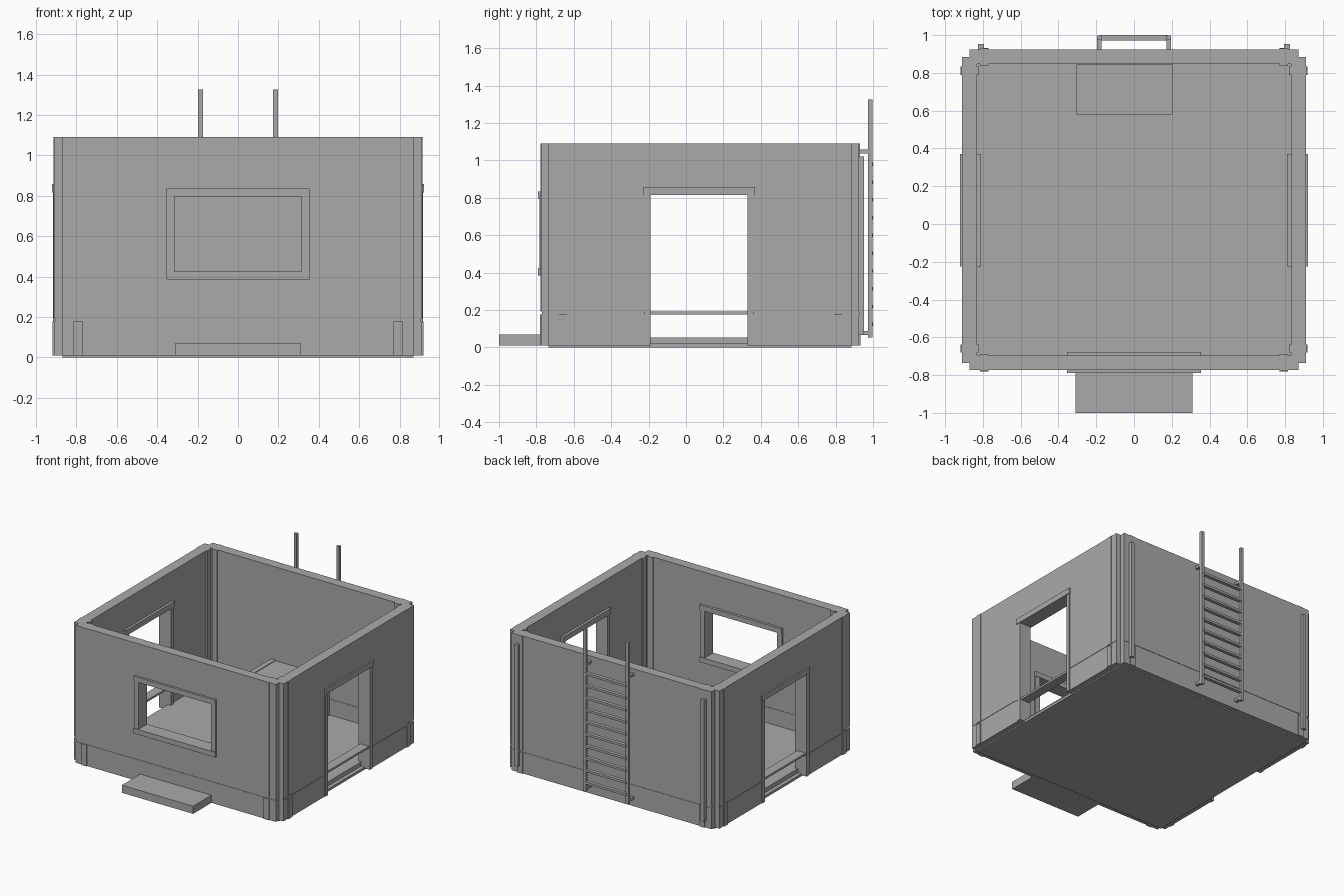
import bpy, bmesh
from mathutils import Matrix, Vector

old = bpy.data.objects.get("Cube")
if old:
    bpy.data.objects.remove(old, do_unlink=True)

GREY = (0.4, 0.4, 0.4, 1)
mat = bpy.data.materials.new("plain_grey")
mat.use_nodes = True
mat.diffuse_color = GREY
mat.node_tree.nodes["Principled BSDF"].inputs["Base Color"].default_value = GREY


def build(name, boxes):
    """One flat-shaded object from boxes given as (x0, x1, y0, y1, z0, z1)."""
    bm = bmesh.new()
    for x0, x1, y0, y1, z0, z1 in boxes:
        centre = Vector((x0 + x1, y0 + y1, z0 + z1)) / 2
        size = Matrix.Diagonal((abs(x1 - x0), abs(y1 - y0), abs(z1 - z0), 1))
        bmesh.ops.create_cube(bm, size=1, matrix=Matrix.Translation(centre) @ size)
    mesh = bpy.data.meshes.new(name)
    bm.to_mesh(mesh)
    bm.free()
    mesh.materials.append(mat)
    obj = bpy.data.objects.new(name, mesh)
    bpy.context.scene.collection.objects.link(obj)
    return obj


def mirrored(boxes):
    return boxes + [(-b[1], -b[0], *b[2:]) for b in boxes]


# Shared levels and plan lines
BASE, BAND0, BAND1, TOP = 0.01, 0.177, 0.193, 1.09
X_IN, X_OUT, X_END = 0.83, 0.91, 0.87
F_OUT, F_IN, B_IN, B_OUT = -0.773, -0.697, 0.848, 0.925
F_END, B_END = -0.735, 0.885
DOOR0, DOOR1, DOOR_TOP = -0.19, 0.33, 0.815
WIN_X, WIN0, WIN1 = 0.315, 0.425, 0.795
GAP = 0.003

# Floor: thin base plate and raised interior floor
build("floor", [(-X_END, X_END, F_END, B_END, 0, 0.02),
                (-X_IN - 0.01, X_IN + 0.01, F_IN - 0.01, B_IN + 0.01, BASE, 0.053)])

# Front wall with window opening
build("front_wall", [
    (-X_END, X_END, F_OUT, F_IN, BASE, BAND0),
    (-X_END, X_END, F_OUT + GAP, F_IN - GAP, BAND0, BAND1),
    (-X_END, X_END, F_OUT, F_IN, BAND1, WIN0),
    (-X_END, -WIN_X, F_OUT, F_IN, WIN0, WIN1),
    (WIN_X, X_END, F_OUT, F_IN, WIN0, WIN1),
    (-X_END, X_END, F_OUT, F_IN, WIN1, TOP)])

# Plain back wall
build("back_wall", [
    (-X_END, X_END, B_IN, B_OUT, BASE, BAND0),
    (-X_END, X_END, B_IN + GAP, B_OUT - GAP, BAND0, BAND1),
    (-X_END, X_END, B_IN, B_OUT, BAND1, TOP)])

# Side walls with doorways; the band crosses each doorway as a bar
side = [(X_IN + GAP, X_OUT - GAP, F_END, B_END, BAND0, BAND1),
        (X_IN, X_OUT, F_END, B_END, DOOR_TOP, TOP)]
for y0, y1 in ((F_END, DOOR0), (DOOR1, B_END)):
    side += [(X_IN, X_OUT, y0, y1, BASE, BAND0),
             (X_IN, X_OUT, y0, y1, BAND1, DOOR_TOP)]
build("side_walls", mirrored(side))

# Corner strips, standing a little proud of the walls inside and out
strips = []
for z0, z1, out in ((BASE, BAND0, 0.008), (BAND1, TOP, 0.004)):
    for y0, y1 in ((F_OUT - out, F_IN + 0.01), (B_IN - 0.01, B_OUT + out)):
        strips.append((0.77, 0.815, y0, y1, z0, z1))
    for y0, y1 in ((-0.68, -0.637), (0.79, 0.833)):
        strips.append((X_IN - 0.01, X_OUT + out, y0, y1, z0, z1))
build("corner_strips", mirrored(strips))

# Door frames
FX0, FX1 = 0.815, 0.916
build("door_frames", mirrored([
    (FX0, FX1, DOOR0 - 0.033, DOOR0, BASE, DOOR_TOP),
    (FX0, FX1, DOOR1, DOOR1 + 0.033, BASE, DOOR_TOP),
    (FX0 - 0.005, FX1 + 0.006, DOOR0 - 0.036, DOOR1 + 0.04, DOOR_TOP, 0.858)]))

# Window frame
build("window_frame", [
    (-0.355, 0.355, -0.79, -0.677, WIN1, 0.835),
    (-0.355, 0.355, -0.79, -0.677, 0.385, WIN0)] + mirrored([
        (WIN_X, 0.355, -0.784, -0.682, WIN0, WIN1)]))

# Front doorstep slab
build("front_step", [(-0.31, 0.31, -1, F_OUT, BASE, 0.07)])

# Ladder: rails, wall brackets and evenly spaced rungs
build("ladder_rails", mirrored([(0.173, 0.197, 0.974, 0.997, 0.053, 1.325)]))
build("ladder_brackets", mirrored([
    (0.173, 0.197, B_OUT, 0.98, z, z + 0.02) for z in (0.067, 1.038)]))
RUNGS = 10
build("ladder_rungs", [
    (-0.18, 0.18, 0.972, 1.0, z, z + 0.018)
    for z in (0.115 + 0.095 * i for i in range(RUNGS))])

# Drainpipes on the back wall
build("drainpipes", mirrored([(0.795, 0.825, B_OUT, 0.953, 0.067, 1.02)]))

# Low interior desk: side panel, top, cabinet with a raised plate
build("desk", [
    (-0.305, -0.265, 0.58, 0.845, 0.05, 0.36),
    (-0.265, 0.04, 0.58, 0.845, 0.33, 0.355),
    (0.04, 0.205, 0.58, 0.845, 0.05, 0.36),
    (0.06, 0.185, 0.61, 0.82, 0.36, 0.366)])
